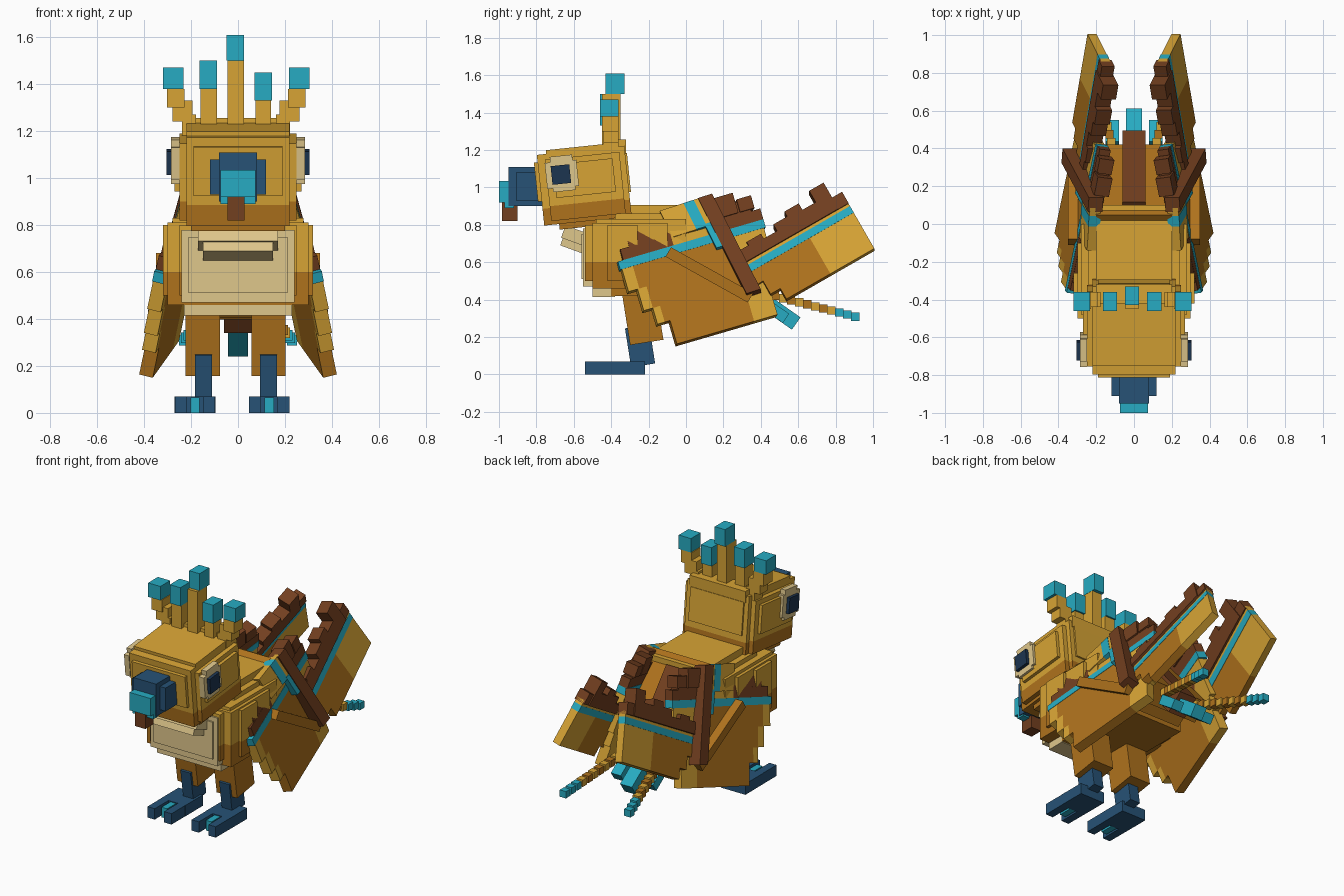
import bpy
import bmesh
import math
from mathutils import Matrix, Vector

cube = bpy.data.objects.get("Cube")
if cube:
    bpy.data.objects.remove(cube, do_unlink=True)


def make_material(name, red, green, blue):
    material = bpy.data.materials.new(name)
    material.use_nodes = True
    colour = (red, green, blue, 1)
    material.diffuse_color = colour
    shader = next(n for n in material.node_tree.nodes if n.type == "BSDF_PRINCIPLED")
    shader.inputs["Base Color"].default_value = colour
    return material


GOLD = make_material("gold plumage", .68, .37, .035)
OCHRE = make_material("ochre plumage", .43, .17, .012)
BROWN = make_material("dark brown quill", .17, .05, .014)
TEAL = make_material("teal tip", .02, .41, .54)
NAVY = make_material("navy horn", .02, .085, .18)
CREAM = make_material("cream down", .74, .57, .26)
PUPIL = make_material("dark pupil", .012, .035, .08)

QUADS = ((0, 1, 3, 2), (4, 6, 7, 5), (0, 4, 5, 1), (2, 3, 7, 6), (0, 2, 6, 4), (1, 5, 7, 3))


def box(colour, x, y, z):
    """Eight corners of a box; a single x value is a centred half width."""
    xs = x if isinstance(x, tuple) else (-x, x)
    return colour, [Vector((a, b, c)) for a in xs for b in y for c in z]


def build(name, boxes, mirror=False, tilt=0, pivot=(0, 0)):
    """Join boxes into one object, tilted in degrees about a side-on pivot."""
    bm = bmesh.new()
    mesh = bpy.data.meshes.new(name)
    colours = []
    centre = Vector((0, *pivot))
    turn = Matrix.Rotation(math.radians(tilt), 3, "X")
    for colour, corners in boxes:
        if colour not in colours:
            colours.append(colour)
            mesh.materials.append(colour)
        verts = [bm.verts.new(turn @ (corner - centre) + centre) for corner in corners]
        for quad in QUADS:
            face = bm.faces.new([verts[i] for i in quad])
            face.material_index = colours.index(colour)
    bmesh.ops.recalc_face_normals(bm, faces=bm.faces)
    bm.to_mesh(mesh)
    bm.free()
    part = bpy.data.objects.new(name, mesh)
    bpy.context.collection.objects.link(part)
    if mirror:
        modifier = part.modifiers.new("other side", "MIRROR")
        modifier.use_mirror_merge = False
    return part


def panel(name, origin, along, down, cells):
    """A thin wing panel; cells hold colour, range along, range down, half depth."""
    origin, along, down = map(Vector, (origin, along, down))
    normal = along.cross(down).normalized()
    slabs = []
    for colour, across, drop, depth in cells:
        corners = [origin + along * s + down * t + normal * d
                   for s in across for t in drop for d in (-depth, depth)]
        slabs.append((colour, corners))
    build(name, slabs, mirror=True)


# Head in nested layers, with an ochre chin
build("head", [
    box(GOLD, x=.22, y=(-.78, -.31), z=(.91, 1.2)),
    box(OCHRE, x=.22, y=(-.78, -.31), z=(.82, .91)),
    box(GOLD, x=.25, y=(-.74, -.34), z=(.92, 1.17)),
    box(OCHRE, x=.25, y=(-.74, -.34), z=(.84, .92)),
    box(GOLD, x=.27, y=(-.7, -.38), z=(.96, 1.14)),
    box(GOLD, x=.22, y=(-.73, -.35), z=(1.1, 1.22)),
    box(OCHRE, x=.2, y=(-.7, -.36), z=(.79, .9)),
    box(GOLD, x=.19, y=(-.8, -.3), z=(.95, 1.16)),
], tilt=6, pivot=(-.54, 1.02))

# Eyes
build("eye", [
    box(CREAM, x=(.25, .285), y=(-.75, -.58), z=(1, 1.14)),
    box(CREAM, x=(.25, .285), y=(-.72, -.6), z=(.98, 1.17)),
    box(PUPIL, x=(.26, .305), y=(-.72, -.62), z=(1.02, 1.12)),
], mirror=True, tilt=6, pivot=(-.66, 1.08))

# Beak
build("beak", [
    box(NAVY, x=.12, y=(-.91, -.77), z=(.93, 1.08)),
    box(NAVY, x=.08, y=(-.95, -.77), z=(.9, 1.11)),
    box(TEAL, x=.075, y=(-1, -.92), z=(.92, 1.035)),
    box(TEAL, x=.075, y=(-.97, -.92), z=(.89, .92)),
    box(BROWN, x=(-.045, .028), y=(-.985, -.9), z=(.82, .92)),
])

# Crest of five feathers
build("crest", [
    box(GOLD, x=.2, y=(-.42, -.32), z=(1.18, 1.255)),
    box(GOLD, x=(-.045, .025), y=(-.45, -.35), z=(1.2, 1.5)),
    box(TEAL, x=(-.048, .026), y=(-.43, -.33), z=(1.5, 1.61)),
    box(GOLD, x=(-.16, -.09), y=(-.45, -.37), z=(1.2, 1.38)),
    box(TEAL, x=(-.165, -.09), y=(-.46, -.36), z=(1.38, 1.5)),
    box(GOLD, x=(.075, .14), y=(-.45, -.37), z=(1.2, 1.33)),
    box(TEAL, x=(.07, .145), y=(-.46, -.36), z=(1.33, 1.45)),
])
build("outer_crest_feather", [
    box(GOLD, x=(.17, .23), y=(-.44, -.36), z=(1.16, 1.27)),
    box(GOLD, x=(.185, .27), y=(-.44, -.36), z=(1.24, 1.33)),
    box(GOLD, x=(.22, .295), y=(-.45, -.36), z=(1.3, 1.38)),
    box(TEAL, x=(.225, .312), y=(-.46, -.36), z=(1.38, 1.47)),
], mirror=True).location.x = -.008

# Body layers, ochre on the underside
build("body", [
    box(GOLD, x=.3, y=(-.5, -.1), z=(.6, .81)),
    box(OCHRE, x=.3, y=(-.5, -.1), z=(.46, .6)),
    box(GOLD, x=.28, y=(-.48, 0), z=(.6, .83)),
    box(OCHRE, x=.28, y=(-.48, 0), z=(.46, .6)),
    box(GOLD, x=.32, y=(-.42, -.26), z=(.6, .8)),
    box(OCHRE, x=.32, y=(-.42, -.26), z=(.5, .6)),
    box(GOLD, x=.25, y=(-.54, .12), z=(.6, .8)),
    box(OCHRE, x=.25, y=(-.54, .12), z=(.5, .6)),
    box(GOLD, x=.24, y=(-.38, .1), z=(.8, .86)),
    box(GOLD, x=.2, y=(-.36, .1), z=(.8, .905)),
    box(OCHRE, x=.23, y=(-.4, .15), z=(.42, .5)),
])
build("belly", [
    box(CREAM, x=.24, y=(-.55, -.45), z=(.47, .78)),
    box(CREAM, x=.21, y=(-.56, -.45), z=(.51, .75)),
    box(CREAM, x=.23, y=(-.5, -.38), z=(.415, .5)),
])
build("throat", [
    box(CREAM, x=.17, y=(-.67, -.48), z=(.7, .77)),
    box(CREAM, x=.15, y=(-.66, -.48), z=(.66, .72)),
], tilt=-20, pivot=(-.58, .71))

# Sloping rump and tail
build("rump", [
    box(OCHRE, x=.2, y=(-.08, .5), z=(-.14, 0)),
    box(OCHRE, x=.17, y=(-.05, .42), z=(-.22, -.14)),
    box(OCHRE, x=.24, y=(-.05, .25), z=(-.17, -.03)),
    box(BROWN, x=.06, y=(0, .59), z=(-.12, .02)),
], tilt=-50).location = (0, .1, .87)
build("tail_tip", [box(TEAL, x=.042, y=(0, .17), z=(-.04, .04))],
      tilt=-35).location = (0, .45, .37)
build("side_tail_tip", [box(TEAL, x=(.08, .15), y=(0, .14), z=(-.03, .03))],
      mirror=True, tilt=-35).location = (0, .42, .38)

# Long jointed tail feathers
segments = []
for i in range(12):
    colour = TEAL if i > 8 else (GOLD, OCHRE)[i % 2]
    x, y, z = .12 + i * .01, .41 + i * .043, .43 - i * .011
    segments.append(box(colour, x=(x - .022, x + .022), y=(y, y + .045), z=(z - .022, z + .022)))
build("long_tail_feather", segments, mirror=True)


def block(colour, centre, half, y, z):
    return box(colour, x=(centre - half, centre + half), y=y, z=z)


# Legs and feet, the right foot planted a little wider
for side, hip, ankle, sole in (("left", .13, .13, .133), ("right", -.15, -.147, -.183)):
    build(side + "_thigh", [block(OCHRE, hip, .073, y=(-.32, -.14), z=(.17, .5))],
          tilt=9, pivot=(-.23, .3))
    build(side + "_shin", [block(NAVY, ankle, .036, y=(-.31, -.18), z=(.05, .26))],
          tilt=9, pivot=(-.23, .15))
    build(side + "_foot", [
        block(NAVY, sole, .087, y=(-.4, -.22), z=(0, .07)),
        block(NAVY, sole - .06, .026, y=(-.54, -.4), z=(0, .07)),
        block(NAVY, sole + .06, .026, y=(-.54, -.4), z=(0, .07)),
        block(TEAL, sole, .02, y=(-.49, -.4), z=(0, .065)),
    ])

# Folded wing: front panel with a stepped leading edge
panel("front_wing", (.33, -.35, .57), (-.2, .96, .28), (.2, .28, -.96), [
    (BROWN, (.07, .3), (-.16, -.03), .03),
    (BROWN, (.02, .3), (-.09, -.03), .031),
    (GOLD, (.3, .52), (-.16, -.03), .03),
    (BROWN, (.52, .75), (-.16, -.03), .03),
    (BROWN, (.75, .8), (-.09, -.03), .03),
    (BROWN, (.58, .68), (-.21, -.1), .04),
    (BROWN, (.69, .77), (-.17, -.1), .04),
    (TEAL, (-.01, .8), (-.03, .015), .032),
    (GOLD, (0, .06), (.015, .14), .03),
    (GOLD, (.05, .1), (.14, .26), .03),
    (GOLD, (.1, .14), (.26, .35), .03),
    (OCHRE, (.06, .6), (.015, .14), .03),
    (OCHRE, (.1, .6), (.14, .26), .03),
    (OCHRE, (.14, .6), (.26, .35), .03),
    (OCHRE, (.17, .6), (.35, .48), .03),
    (GOLD, (.6, .79), (.015, .14), .03),
    (GOLD, (.6, .77), (.14, .26), .03),
    (GOLD, (.6, .75), (.26, .35), .03),
    (GOLD, (.6, .73), (.35, .48), .03),
])

# Middle of the wing: striped shoulder, long crossing quill and loose plank
panel("wing_shoulder", (.2, .14, .957), (.02, -.28, -.09), (.04, .07, -.14), [
    (GOLD, (.2, .35), (0, 1), .03),
    (TEAL, (.35, .55), (0, 1), .032),
    (GOLD, (.55, 1), (0, 1), .03),
])
panel("wing_quill", (.2, .14, .957), (.02, -.28, -.09), (.14, .26, -.51), [
    (BROWN, (0, .27), (0, 1), .04),
    (TEAL, (.27, .38), (.25, .5), .035),
])
panel("wing_plank", (.315, -.08, .68), (0, .44, -.245), (0, -.03, -.05), [
    (OCHRE, (0, 1), (0, 1), .035),
])

# Rear panel raised behind, with quill blocks along its top
quills = [(BROWN, (i * .085, i * .085 + .088), (top, -.03), .042)
          for i, top in enumerate((-.1, -.12, -.09, -.13, -.16, -.12, -.19))]
panel("rear_wing", (.26, .31, .55), (-.15, .87, .5), (.25, .5, -.87), quills + [
    (BROWN, (.58, .66), (-.1, -.03), .035),
    (GOLD, (0, .66), (-.05, -.015), .026),
    (TEAL, (0, .66), (-.015, .025), .027),
    (OCHRE, (.02, .39), (.025, .1), .025),
    (OCHRE, (.06, .39), (.1, .18), .025),
    (OCHRE, (.12, .39), (.18, .245), .025),
    (GOLD, (.39, .66), (.025, .245), .025),
])
